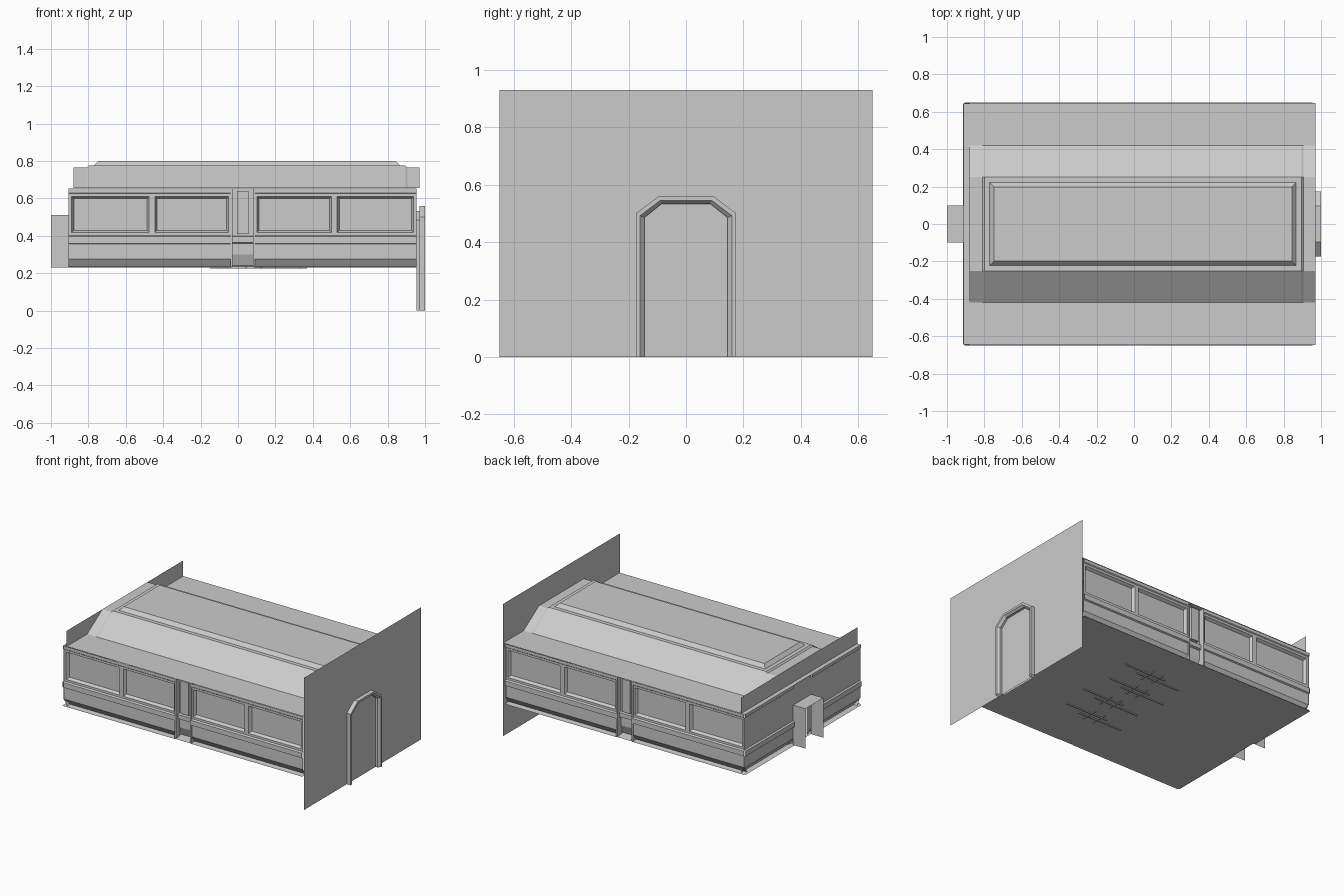
import bpy, bmesh

if "Cube" in bpy.data.objects:
    bpy.data.objects.remove(bpy.data.objects["Cube"])

MAIN = [(.65, .23), (.612, .235), (.64, .275), (.64, .355), (.65, .36),
        (.65, .395), (.64, .402)]          # wall section: outward distance, height


def make(name, bm, mirror=False):
    me = bpy.data.meshes.new(name)
    bm.to_mesh(me)
    bm.free()
    ob = bpy.data.objects.new(name, me)
    bpy.context.collection.objects.link(ob)
    if mirror:
        m = ob.modifiers.new("Mirror", "MIRROR")
        m.use_axis = (False, True, False)
    return ob


def face(bm, pts):
    return bm.faces.new([bm.verts.new(p) for p in pts])


def strip(bm, a, b):
    """Quads between two matching open polylines."""
    va = [bm.verts.new(p) for p in a]
    vb = [bm.verts.new(p) for p in b]
    return [bm.faces.new((va[i], vb[i], vb[i + 1], va[i + 1])) for i in range(len(a) - 1)]


def box(bm, x0, x1, y0, y1, z0, z1):
    vs = bmesh.ops.create_cube(bm, size=1)["verts"]
    for v in vs:
        v.co = ((x0 + x1) / 2 + v.co.x * (x1 - x0), (y0 + y1) / 2 + v.co.y * (y1 - y0),
                (z0 + z1) / 2 + v.co.z * (z1 - z0))


# Floor slab sheet
bm = bmesh.new()
face(bm, [(-.905, -.65, .232), (-.905, .65, .232), (.955, .65, .232), (.955, -.65, .232)])
make("floor", bm)

# Thin grooved rails under the floor, joined by short links
bm = bmesh.new()
for i, y in enumerate((-.31, -.1, .11, .31)):
    s = .04 * (i % 2)
    box(bm, -.15 + s, .2 + s, y - .004, y + .004, .226, .232)
    box(bm, .0 + s, .33 + s, y + .036, y + .044, .226, .232)
    for x in (.04, .12):
        box(bm, x + s, x + s + .008, y - .04, y + .08, .227, .232)
make("floor_rails", bm, False)

# Long side walls: swept section, two recessed panels and a top trim per half
bm = bmesh.new()
for x0, xm, x1 in ((-.905, -.46, -.035), (.085, .515, .955)):
    strip(bm, [(x0, -d, z) for d, z in MAIN], [(x1, -d, z) for d, z in MAIN])
    panels = []
    for a, b in ((x0, xm), (xm, x1)):
        panels.append(face(bm, [(a, -.64, .402), (b, -.64, .402), (b, -.64, .625), (a, -.64, .625)]))
    bm.normal_update()
    bmesh.ops.inset_individual(bm, faces=panels, thickness=.022)
    bmesh.ops.inset_individual(bm, faces=panels, thickness=.016, depth=-.02)
    trim = [(.64, .625), (.646, .63), (.646, .652)]
    strip(bm, [(x0, -d, z) for d, z in trim], [(x1, -d, z) for d, z in trim])
make("side_walls", bm, True)

# Recessed column in the middle of each long wall, with edge ribs
bm = bmesh.new()
col = [(.65, .232), (.585, .24), (.61, .3), (.61, .36), (.625, .365), (.625, .395), (.61, .40), (.61, .652)]
strip(bm, [(-.035, -d, z) for d, z in col], [(.085, -d, z) for d, z in col])
for x in (-.04, .08):
    box(bm, x, x + .01, -.648, -.6, .232, .652)
box(bm, -.005, .055, -.63, -.61, .41, .64)
make("wall_columns", bm, True)

# Rear end wall with a gap for the passage
bm = bmesh.new()
end = MAIN + [(.64, .625), (.646, .63), (.646, .652), (.612, .652)]
strip(bm, [(-d - .265, .645, z) for d, z in end], [(-d - .265, .1, z) for d, z in end])
face(bm, [(-.905, 0, .51), (-.905, .1, .51), (-.905, .1, .65), (-.905, 0, .65)])
face(bm, [(-.911, 0, .652), (-.911, .1, .652), (-.877, .1, .652), (-.877, 0, .652)])
make("rear_end_wall", bm, True)

# Chamfered lining around the rear passage
bm = bmesh.new()
outer = [(.155, .235), (.155, .46), (.12, .51), (0, .51)]
inner = [(.07, .235), (.07, .43), (.065, .435), (0, .435)]
strip(bm, [(-.87, y, z) for y, z in outer], [(-.895, y, z) for y, z in inner])
make("passage_lining", bm, True)

# Rear passage: two side sheets and a lid
bm = bmesh.new()
face(bm, [(-1, .1, .23), (-.905, .1, .23), (-.905, .1, .51), (-1, .1, .51)])
face(bm, [(-1, 0, .51), (-.905, 0, .51), (-.905, .1, .51), (-1, .1, .51)])
make("rear_passage", bm, True)

# Roof: sections along x; the middle top face becomes the raised panel
bm = bmesh.new()
rows = []
for x, h in ((-.88, .765), (-.81, .765), (-.8, .775), (.895, .775), (.905, .765), (.97, .765)):
    prof = [(-.648, .655), (-.42, .655), (-.25, h), (.25, h), (.42, .655), (.648, .655)]
    rows.append([bm.verts.new((x, y, z)) for y, z in prof])
top = None
for i in range(5):
    for j in range(5):
        f = bm.faces.new((rows[i][j], rows[i + 1][j], rows[i + 1][j + 1], rows[i][j + 1]))
        if i == 2 and j == 2:
            top = f
bm.normal_update()
bmesh.ops.inset_individual(bm, faces=[top], thickness=.04)
bmesh.ops.inset_individual(bm, faces=[top], thickness=.032, depth=.024)
make("roof", bm)

# Upright sheet closing the rear of the roof
bm = bmesh.new()
face(bm, [(-.88, -.648, .652), (-.88, .648, .652), (-.88, .648, .765), (-.88, -.648, .765)])
make("roof_end_sheet", bm)

# Door wall: a tall sheet with an arched notch
arch_out = [(.175, 0), (.175, .5), (.095, .56), (-.095, .56), (-.175, .5), (-.175, 0)]
arch_mid = [(.16, 0), (.16, .492), (.09, .545), (-.09, .545), (-.16, .492), (-.16, 0)]
arch_in = [(.145, 0), (.145, .485), (.085, .533), (-.085, .533), (-.145, .485), (-.145, 0)]
bm = bmesh.new()
wall = [(-.65, 0), (-.65, .93), (.65, .93), (.65, 0)] + arch_out
face(bm, [(.97, y, z) for y, z in wall])
bmesh.ops.triangulate(bm, faces=bm.faces[:])
make("door_wall", bm)

# Door frame: stepped arch section
bm = bmesh.new()
steps = [(.97, arch_out), (1.0, arch_out), (1.0, arch_mid), (.985, arch_in), (.955, arch_in)]
for (xa, a), (xb, b) in zip(steps, steps[1:]):
    strip(bm, [(xa, y, z) for y, z in a], [(xb, y, z) for y, z in b])
make("door_frame", bm)

# Sill panel filling the lower part of the doorway
bm = bmesh.new()
face(bm, [(.957, -.16, 0), (.957, .16, 0), (.957, .16, .232), (.957, -.16, .232)])
make("door_sill_panel", bm)
